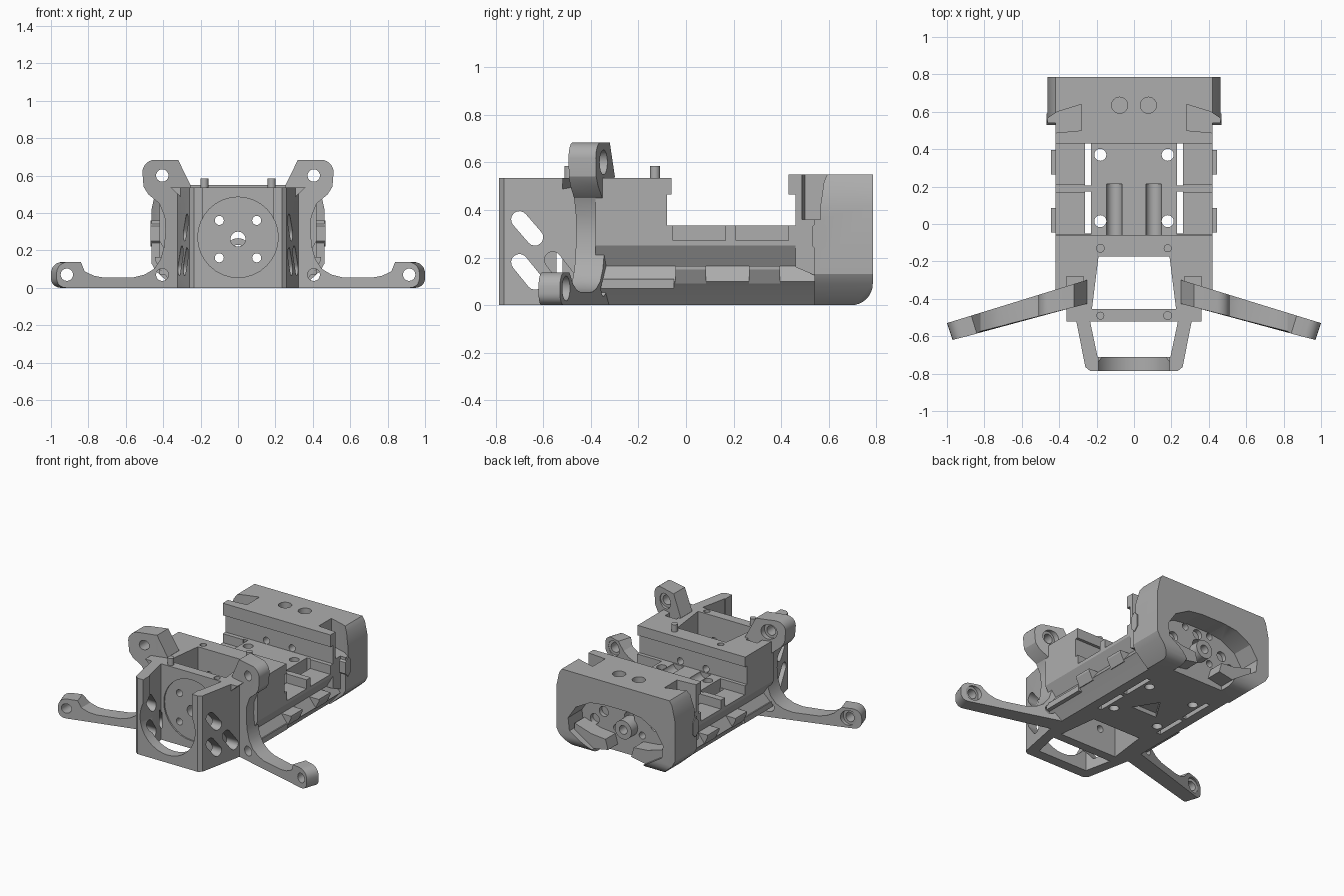
import bpy, bmesh, math

if "Cube" in bpy.data.objects:
    bpy.data.objects.remove(bpy.data.objects["Cube"], do_unlink=True)

grey = bpy.data.materials.new("plain_grey")
grey.use_nodes = True
grey.diffuse_color = (0.42, 0.42, 0.42, 1)
grey.node_tree.nodes["Principled BSDF"].inputs["Base Color"].default_value = (0.42, 0.42, 0.42, 1)

PLACE = {"x": lambda u, v, t: (t, u, v),
         "y": lambda u, v, t: (u, t, v),
         "z": lambda u, v, t: (u, v, t)}


def prism(name, pts, axis, a, b):
    """Extrude a closed outline along one axis, from a to b."""
    bm = bmesh.new()
    low = [bm.verts.new(PLACE[axis](u, v, a)) for u, v in pts]
    high = [bm.verts.new(PLACE[axis](u, v, b)) for u, v in pts]
    bm.faces.new(low)
    bm.faces.new(high[::-1])
    n = len(pts)
    for i in range(n):
        j = (i + 1) % n
        bm.faces.new((low[j], low[i], high[i], high[j]))
    bmesh.ops.recalc_face_normals(bm, faces=bm.faces)
    mesh = bpy.data.meshes.new(name)
    bm.to_mesh(mesh)
    bm.free()
    mesh.materials.append(grey)
    ob = bpy.data.objects.new(name, mesh)
    bpy.context.collection.objects.link(ob)
    return ob


def box(name, x0, x1, y0, y1, z0, z1):
    return prism(name, [(x0, y0), (x1, y0), (x1, y1), (x0, y1)], "z", z0, z1)


def arc(u, v, r, start, end, n=8):
    """Points on a circle arc, angles in degrees."""
    angles = [math.radians(start + (end - start) * i / n) for i in range(n + 1)]
    return [(u + r * math.cos(a), v + r * math.sin(a)) for a in angles]


def rod(name, u, v, r, axis, a, b):
    return prism(name, arc(u, v, r, 0, 360, 32)[:-1], axis, a, b)


def capsule(p, q, r):
    """Long round-ended outline from p to q."""
    ang = math.degrees(math.atan2(q[1] - p[1], q[0] - p[0]))
    return arc(*q, r, ang - 90, ang + 90) + arc(*p, r, ang + 90, ang + 270)


def sym(half):
    """Complete a right-hand outline by its mirror image."""
    return half + [(-u, v) for u, v in reversed(half)]


def cut(targets, cutters):
    for ob in targets:
        bpy.context.view_layer.objects.active = ob
        for c in cutters:
            c.hide_render = True
            m = ob.modifiers.new("cut", "BOOLEAN")
            m.operation, m.solver, m.object = "DIFFERENCE", "EXACT", c
            bpy.ops.object.modifier_apply(modifier=m.name)
    for c in cutters:
        bpy.data.objects.remove(c, do_unlink=True)


def mirrored(ob, name):
    """Copy a part to the other side of x = 0."""
    twin = ob.copy()
    twin.data = ob.data.copy()
    twin.name = name
    for v in twin.data.vertices:
        v.co.x = -v.co.x
    twin.data.flip_normals()
    bpy.context.collection.objects.link(twin)
    return twin


# Main masses: grooved hull, raised middle, tapered nose, rear housing
hull = prism("hull", sym([(.33, 0), (.40, .08), (.42, .1), (.37, .165), (.42, .25), (.42, .335)]), "y", -.38, .56)
middle = prism("middle_block", [(-.38, .25), (-.08, .25), (-.08, .465), (-.06, .465), (-.06, .535), (-.38, .535)],
               "x", -.42, .42)
nose = prism("nose", sym([(.235, -.785), (.26, -.765), (.34, -.36), (.34, -.34)]), "z", 0, .535)
rear = prism("rear_housing", sym([(.34, 0), (.44, .09), (.462, .13), (.462, .42), (.44, .52), (.42, .55)]),
             "y", .54, .785)
rear_wall = prism("rear_front_wall", [(.46, .16), (.6, .1), (.6, .55), (.43, .55), (.43, .465), (.46, .465)],
                  "x", -.42, .42)

# Nose interior, front ring and motor bulkhead
cut([nose], [prism("front_bay", sym([(.195, -.71), (.235, -.52)]), "z", -.1, .7),
             rod("front_ring", 0, .27, .215, "y", -.9, -.6),
             box("ring_mouth", -.19, .19, -.9, -.6, .3, .7),
             rod("bulkhead_recess", 0, .27, .215, "y", -.6, -.51)])
cut([nose, hull, middle], [prism("centre_bay", sym([(.225, -.455), (.19, -.175)]), "z", -.1, .7)])
windows = []
for s in (-1, 1):
    for p, q, x in (((-.70, .36), (-.635, .285), .17), ((-.70, .18), (-.635, .1), .17),
                    ((-.56, .19), (-.49, .1), .23)):
        windows.append(prism("window", capsule(p, q, .035), "x", s * x, s * .5))
cut([nose], windows)
cut([nose], [rod("pin_hole", .18, -.49, .021, "z", .45, .6)])
cut([middle], [rod("pin_hole", -.18, -.13, .021, "z", .45, .6)])

# Long bores that line up through the whole body
bores = [rod("bore", x, z, .024, "y", -1, 1) for x in (-.1, .1) for z in (.16, .36)]
bores.append(rod("bore", 0, .26, .04, "y", -1, 1))
cut([nose, hull, middle, rear, rear_wall], bores)

# Deck: lowered side floors, slots, screw holes and rod troughs
deck = [prism("belly_recess", [(-.1, .1), (.1, .1), (0, .26)], "z", -.1, .03)]
for s in (-1, 1):
    x0, x1 = sorted((s * .23, s * .262))
    p0, p1 = sorted((s * .23, s * .5))
    deck += [box("slot", x0, x1, -.05, .175, -.1, .5), box("slot", x0, x1, .205, .44, -.1, .5),
             box("side_floor", p0, p1, -.055, .165, .272, .5), box("side_floor", p0, p1, .21, .43, .272, .5),
             rod("trough", s * .105, .34, .042, "y", -.07, .215),
             rod("screw", s * .18, .37, .032, "z", -.1, .5),
             rod("screw", s * .18, .015, .032, "z", -.1, .5)]
cut([hull], deck)

# Rear housing: notches, top holes, rounded lower edge, drive cavity
notches = []
for s in (-1, 1):
    notches += [prism("notch", [(s * .28, .5), (s * .5, .48), (s * .5, .54), (s * .41, .6), (s * .28, .64)],
                      "z", .36, .7),
                rod("top_hole", s * .077, .635, .043, "z", .47, .7)]
cut([rear, rear_wall], notches)
round_edge = [(.695, -.02), (.8, -.02), (.8, .09)] + arc(.695, .09, .09, 0, -90)
cavity = sym([(.2, -.02), (.2, .03), (.36, .13), (.37, .22), (.31, .31), (.2, .37), (.09, .385)])
cut([rear], [prism("edge_round", round_edge, "x", -.6, .6), prism("drive_cavity", cavity, "y", .63, .9)])
cut([rear], [rod("cavity_hole", x, z, .035, "y", .58, .7) for x, z in
             ((-.2, .25), (.2, .25), (-.27, .18), (.27, .18), (0, .34))])
hub = rod("drive_hub", 0, .2, .065, "y", .6, .7)
cut([hub, rear], [rod("hub_bore", 0, .2, .03, "y", .5, .9)])
for s, side in ((1, "left"), (-1, "right")):
    fin = [(.09, .05), (.2, .03), (.35, .12), (.35, .17), (.22, .13), (.11, .12)]
    prism("drive_fin_" + side, [(s * u, v) for u, v in fin], "y", .6, .74)
    prism("side_pad_" + side, [(.53, .25), (.56, .22), (.59, .25), (.59, .33), (.56, .36), (.53, .33)],
          "x", s * .4, s * .468)

# Guide pins on the raised top
rod("front_pin", -.18, -.49, .021, "z", .5, .585)
rod("rear_pin", .18, -.13, .021, "z", .5, .585)

# Swept arms: upright with upper lug, and outrigger with end lug
arm_shape = [(.29, 0), (.95, 0)] + arc(.95, .05, .05, -70, 0, 4) + arc(.94, .078, .06, 0, 90, 6)
arm_shape += [(.87, .138), (.82, .088), (.77, .064), (.72, .055), (.56, .055), (.5, .07), (.45, .1),
              (.415, .15), (.395, .22), (.388, .3), (.392, .38), (.42, .45), (.48, .5), (.505, .54)]
arm_shape += arc(.445, .618, .066, 0, 90, 6) + [(.32, .684), (.25, .54), (.29, .5)]
arm = prism("left_arm", arm_shape, "y", -1, 1)
for v in arm.data.vertices:
    x, side = v.co.x, v.co.y
    half = .06 - .025 * (x - .4)
    v.co.y = -.405 - .283 * (x - .4) + side * half
    v.co.x += .015 * (side - 1) * (x > .86)
cut([arm], [rod("lug_hole", x, z, .033, "y", -.9, 0) for x, z in ((.405, .6), (.405, .07), (.915, .07))] +
    [rod("lug_sink", .405, .6, .052, "y", -.37, 0), rod("lug_sink", .915, .07, .052, "y", -.52, 0)])
mirrored(arm, "right_arm")
cut([nose, middle], [box("arm_pocket", min(a, b), max(a, b), -.36, -.28, .4, .7)
                     for a, b in ((.27, .36), (-.27, -.36))])

# Small side details: rail bumps, foot wedges, nose shoulder wedges
for y in (.02, .33):
    bump = prism("left_rail_bump", [(.35, .09), (.415, .09), (.445, .15), (.445, .165), (.35, .165)],
                 "y", y - .065, y + .065)
    mirrored(bump, "right_rail_bump")
wedge = prism("left_foot_wedge", [(.3, -.4), (.42, -.37), (.42, -.05), (.38, -.05)], "z", .07, .11)
mirrored(wedge, "right_foot_wedge")
shoulder = prism("left_shoulder", [(.24, .48), (.3, .48), (.36, .535), (.24, .535)], "y", -.52, -.36)
cut([shoulder], [prism("bay_side", [(.2, -.56), (.235, -.52), (.235, -.3), (.2, -.3)], "z", .4, .6),
                 prism("arm_pocket", [(.27, -.4), (.36, -.4), (.36, -.28), (.27, -.28)], "z", .4, .6)])
mirrored(shoulder, "right_shoulder")

# Smooth the curved faces, keep the edges crisp
parts = [o for o in bpy.context.scene.objects if o.type == "MESH" and grey.name in o.data.materials]
bpy.ops.object.select_all(action="DESELECT")
for o in parts:
    o.select_set(True)
bpy.context.view_layer.objects.active = parts[0]
bpy.ops.object.shade_smooth_by_angle(angle=math.radians(25))
